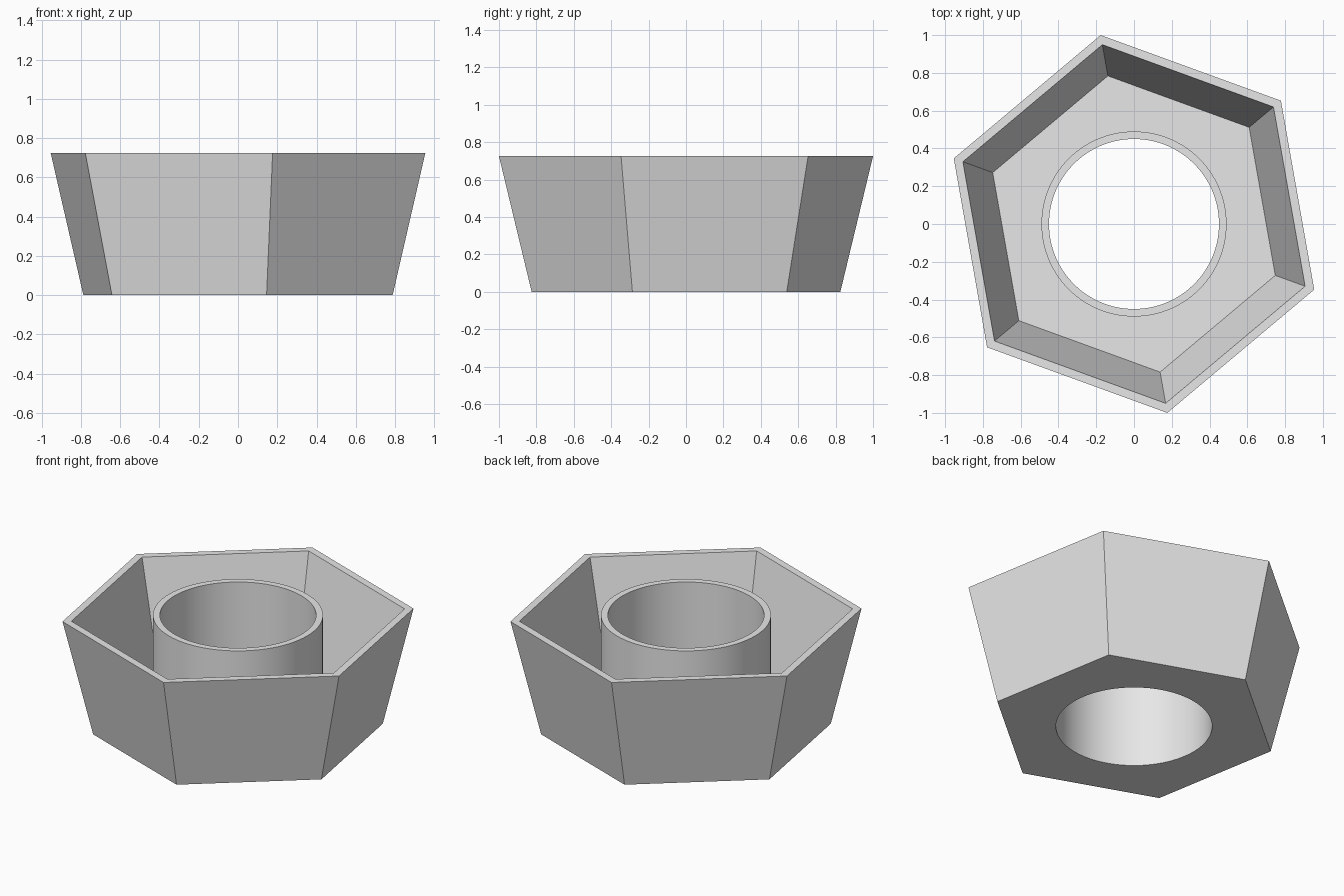
import bpy
import bmesh
from math import cos, sin, tau, radians

cube = bpy.data.objects.get("Cube")
if cube:
    bpy.data.objects.remove(cube, do_unlink=True)

HEIGHT = 0.725
FLOOR = 0.04
HEX, ROUND = 6, 96
TURN = radians(-20)

# Grey material for the whole part
grey = bpy.data.materials.new("plain grey")
grey.use_nodes = True
colour = (0.8, 0.8, 0.8, 1)
grey.diffuse_color = colour
grey.node_tree.nodes["Principled BSDF"].inputs["Base Color"].default_value = colour

bm = bmesh.new()


def ring(sides, radius, z):
    """Closed loop of vertices and its edges."""
    angles = [TURN + tau * i / sides for i in range(sides)]
    verts = [bm.verts.new((radius * cos(a), radius * sin(a), z)) for a in angles]
    edges = [bm.edges.new((verts[i - 1], verts[i])) for i in range(sides)]
    return verts, edges


def join(a, b):
    """Wall between equal loops, or flat plate with a hole between unequal ones."""
    (va, ea), (vb, eb) = a, b
    if len(va) == len(vb):
        for i in range(len(va)):
            bm.faces.new((va[i - 1], va[i], vb[i], vb[i - 1]))
    else:
        bmesh.ops.triangle_fill(bm, edges=ea + eb, use_beauty=True, normal=(0, 0, 1))


# Section: underside, flared hexagonal wall, floor, central tube, bore
section = [
    ring(ROUND, 0.45, 0),
    ring(HEX, 0.838, 0),
    ring(HEX, 1.0154, HEIGHT),
    ring(HEX, 0.964, HEIGHT),
    ring(HEX, 0.796, FLOOR),
    ring(ROUND, 0.49, FLOOR),
    ring(ROUND, 0.49, HEIGHT),
    ring(ROUND, 0.45, HEIGHT),
]
for i in range(len(section)):
    join(section[i - 1], section[i])

bmesh.ops.recalc_face_normals(bm, faces=bm.faces[:])
mesh = bpy.data.meshes.new("hexagonal_tray")
bm.to_mesh(mesh)
bm.free()
mesh.materials.append(grey)

tray = bpy.data.objects.new("hexagonal_tray", mesh)
bpy.context.collection.objects.link(tray)

# Smooth tube, crisp hexagon edges
bpy.ops.object.select_all(action="DESELECT")
tray.select_set(True)
bpy.context.view_layer.objects.active = tray
bpy.ops.object.shade_smooth_by_angle(angle=radians(30))
